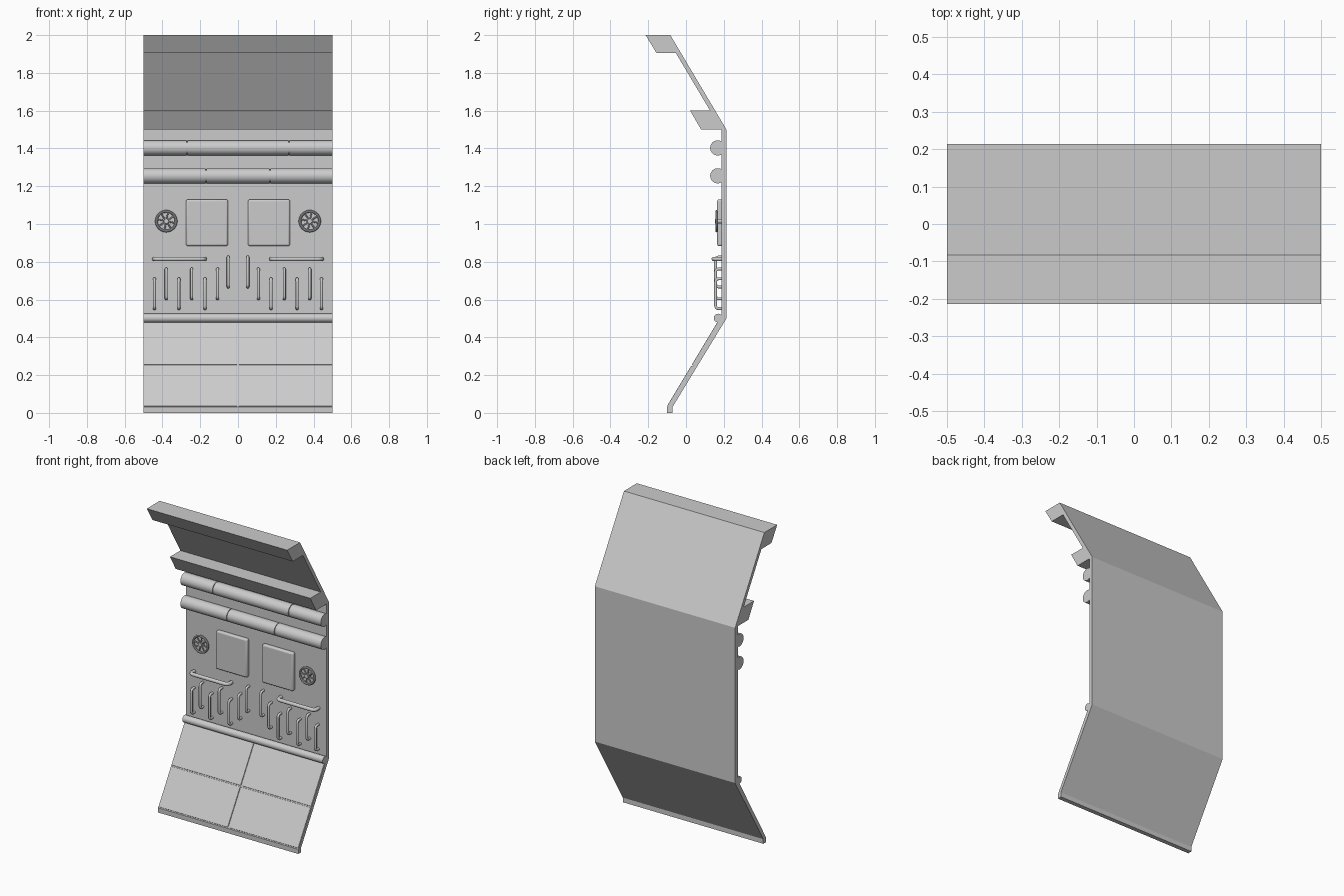
import bpy, math
from mathutils import Vector

if "Cube" in bpy.data.objects:
    bpy.data.objects.remove(bpy.data.objects["Cube"])


def add_mesh(name, verts, faces, bevel=0.0, segs=2):
    me = bpy.data.meshes.new(name)
    me.from_pydata(verts, [], faces)
    ob = bpy.data.objects.new(name, me)
    bpy.context.collection.objects.link(ob)
    if bevel:
        b = ob.modifiers.new("bevel", 'BEVEL')
        b.width, b.segments = bevel, segs
    return ob


def prism(name, prof, x0, x1, bevel=0.0, segs=2):
    """Extrude a counter-clockwise (y, z) profile along x."""
    n = len(prof)
    verts = [(x, y, z) for x in (x0, x1) for y, z in prof]
    faces = [tuple(reversed(range(n))), tuple(range(n, 2 * n))]
    faces += [(i, (i + 1) % n, n + (i + 1) % n, n + i) for i in range(n)]
    return add_mesh(name, verts, faces, bevel, segs)


def smooth(ob):
    bpy.ops.object.select_all(action='DESELECT')
    ob.select_set(True)
    bpy.context.view_layer.objects.active = ob
    bpy.ops.object.shade_smooth_by_angle()


def rod(name, x0, x1, y, z, r):
    bpy.ops.mesh.primitive_cylinder_add(vertices=32, radius=r, depth=x1 - x0,
        location=((x0 + x1) / 2, y, z), rotation=(0, math.pi / 2, 0))
    ob = bpy.context.object
    ob.name = name
    smooth(ob)


def handle(name, a, b, out, r, bend=0.015):
    """Bent tube whose two ends plug into the wall; a and b are (x, z)."""
    a, b = Vector((a[0], 0, a[1])), Vector((b[0], 0, b[1]))
    d = (b - a).normalized()
    front, wall = Vector((0, out, 0)), Vector((0, 0.19, 0))
    pts = [a + wall]
    for end, s in ((a, 1), (b, -1)):
        arc = []
        for i in range(5):
            t = i / 4 * math.pi / 2
            arc.append(end + front + d * s * bend * (1 - math.cos(t))
                       + Vector((0, bend * (1 - math.sin(t)), 0)))
        pts += arc if s == 1 else arc[::-1]
    pts.append(b + wall)
    cu = bpy.data.curves.new(name, 'CURVE')
    cu.dimensions = '3D'
    cu.bevel_depth, cu.bevel_resolution = r, 3
    sp = cu.splines.new('POLY')
    sp.points.add(len(pts) - 1)
    for p, co in zip(sp.points, pts):
        p.co = (*co, 1)
    sp.use_smooth = True
    ob = bpy.data.objects.new(name, cu)
    bpy.context.collection.objects.link(ob)


# Bent wall shell and the two overhead beams
prism("wall_shell", [(-0.1, 0), (-0.072, 0), (-0.072, 0.03), (0.214, 0.5),
                     (0.214, 1.5), (-0.083, 2), (-0.11, 2), (0.187, 1.5),
                     (0.187, 0.505), (-0.088, 0.045), (-0.1, 0.03)], -0.5, 0.5)
prism("top_beam", [(-0.156, 1.905), (-0.05, 1.905), (-0.106, 2), (-0.214, 2)], -0.5, 0.5)
prism("middle_beam", [(0.08, 1.5), (0.19, 1.5), (0.131, 1.6), (0.022, 1.6)], -0.5, 0.5)

# Sloped floor panels
for s, side in ((-1, "left"), (1, "right")):
    for z0, z1, row in ((0.037, 0.25, "lower"), (0.256, 0.485, "upper")):
        front = [(-0.1 + 0.6 * (z - 0.037), z) for z in (z0, z1)]
        back = [(y + 0.013, z - 0.008) for y, z in front]
        x0, x1 = sorted((s * 0.004, s * 0.498))
        prism(f"{row}_panel_{side}", [front[0], back[0], back[1], front[1]], x0, x1, 0.003)

# Horizontal pipes, the upper two split into segments by thin seams
rod("lower_rail", -0.5, 0.5, 0.17, 0.502, 0.023)
for name, z, cut in (("upper_pipe", 1.403, 0.27), ("lower_pipe", 1.255, 0.17)):
    rod(name + "_core", -0.49, 0.49, 0.168, z, 0.034)
    for i, (x0, x1) in enumerate(((-0.5, -cut - 0.002), (-cut + 0.002, cut - 0.002),
                                  (cut + 0.002, 0.5))):
        rod(f"{name}_segment_{i}", x0, x1, 0.168, z, 0.040)

for s, side in ((-1, "left"), (1, "right")):
    # Square screens
    x0, x1 = sorted((s * 0.053, s * 0.275))
    smooth(prism(f"screen_{side}", [(0.165, 0.883), (0.195, 0.883), (0.195, 1.13),
                                    (0.165, 1.13)], x0, x1, 0.01, 3))
    # Hand wheels: rim, spokes, hub and stem
    c = Vector((s * 0.38, 0.162, 1.015))
    bpy.ops.mesh.primitive_torus_add(major_radius=0.052, minor_radius=0.007,
        major_segments=32, minor_segments=10, location=c, rotation=(math.pi / 2, 0, 0))
    bpy.context.object.name = f"wheel_rim_{side}"
    smooth(bpy.context.object)
    for i in range(4):
        bpy.ops.mesh.primitive_cylinder_add(vertices=8, radius=0.004, depth=0.104,
            location=c, rotation=(0, i * math.pi / 4 + 0.2, 0))
        bpy.context.object.name = f"wheel_spoke_{side}_{i}"
        smooth(bpy.context.object)
    bpy.ops.mesh.primitive_cylinder_add(vertices=16, radius=0.012, depth=0.038,
        location=(c.x, 0.172, c.z), rotation=(math.pi / 2, 0, 0))
    bpy.context.object.name = f"wheel_hub_{side}"
    smooth(bpy.context.object)
    # Long grab bar and row of small vertical levers
    handle(f"grab_bar_{side}", (s * 0.443, 0.815), (s * 0.177, 0.815), 0.147, 0.012, 0.02)
    for i, (x, top) in enumerate(((0.052, 0.825), (0.108, 0.762), (0.175, 0.71), (0.245, 0.762),
                                  (0.313, 0.71), (0.38, 0.762), (0.442, 0.71))):
        handle(f"lever_{side}_{i}", (s * x, top), (s * x, top - 0.158), 0.157, 0.008)
